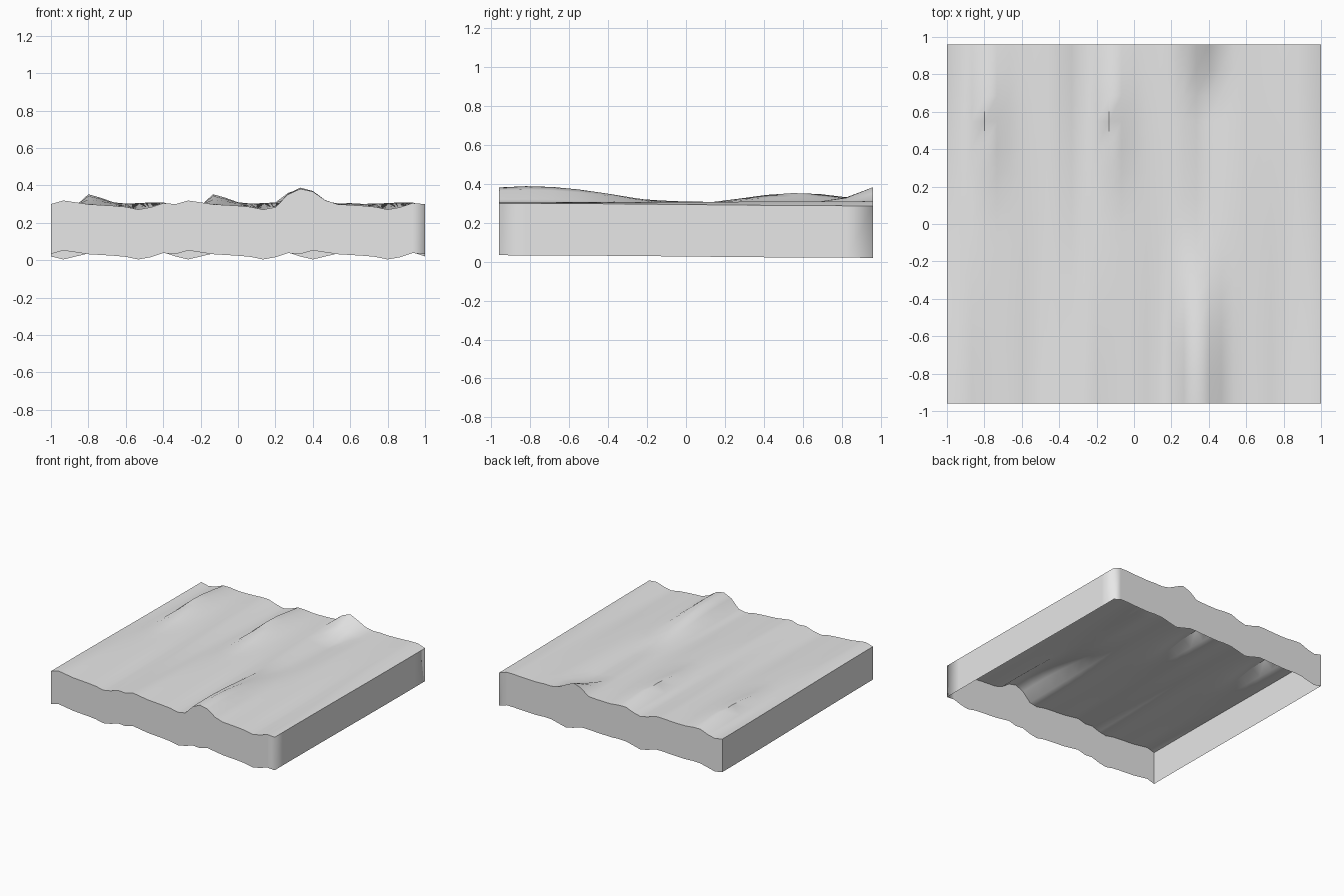
import bpy, bmesh, math

cube = bpy.data.objects.get("Cube")
if cube:
    bpy.data.objects.remove(cube, do_unlink=True)

NX, NY = 30, 14
HALF_Y = 0.96
TOP, RIM = 0.297, 0.03

# Repeating wave across the tile, at the front edge and at the back edge
FRONT_WAVE = [0.003, 0.022, 0.012, 0.002, -0.002, -0.006, -0.012, -0.026, -0.014, 0.008]
BACK_WAVE = [-0.010, -0.026, -0.010, 0.006, 0.008, 0.004, 0.006, 0.008, 0.012, 0.012]


def hump(y, centre, reach):
    d = min(abs(y - centre) / reach, 1)
    return 0.5 + 0.5 * math.cos(math.pi * d)


def wave(i, y):
    t = (y / HALF_Y + 1) / 2
    t = t * t * (3 - 2 * t)
    return FRONT_WAVE[i % 10] * (1 - t) + BACK_WAVE[i % 10] * t


# Ridges: first column, heights over the columns, strength along y
RIDGES = [
    (3, [0.05, 0.03, 0.01], lambda y: hump(y, 0.57, 0.55)),
    (13, [0.05, 0.03, 0.01], lambda y: hump(y, 0.57, 0.55)),
    (19, [0.05, 0.088, 0.052, 0.012], lambda y: hump(y, -0.8, 0.9)),
    (19, [0.05, 0.095, 0.08, 0.03], lambda y: hump(y, HALF_Y, 0.25)),
]


def ridges(i, y):
    return sum(h[i - first] * f(y) for first, h, f in RIDGES
               if 0 <= i - first < len(h))


bm = bmesh.new()

# Rolling ground surface
grid = []
for j in range(NY + 1):
    y = HALF_Y * (2 * j / NY - 1)
    grid.append([bm.verts.new((2 * i / NX - 1, y, TOP + wave(i, y) + ridges(i, y)))
                 for i in range(NX + 1)])
for j in range(NY):
    for i in range(NX):
        bm.faces.new((grid[j][i], grid[j][i + 1], grid[j + 1][i + 1], grid[j + 1][i]))

# Skirt walls around the open underside
loop = [(i, 0) for i in range(NX)] + [(NX, j) for j in range(NY)]
loop += [(i, NY) for i in range(NX, 0, -1)] + [(0, j) for j in range(NY, 0, -1)]
upper = [grid[j][i] for i, j in loop]
lower = [bm.verts.new((v.co.x, v.co.y, RIM + wave(i, v.co.y)))
         for v, (i, j) in zip(upper, loop)]
for k in range(len(loop)):
    n = (k + 1) % len(loop)
    bm.faces.new((lower[k], lower[n], upper[n], upper[k]))

# Smooth shading, crisp along the tile's border, soft on the +x corners
bm.normal_update()
for f in bm.faces:
    f.smooth = True
for e in bm.edges:
    a, b = e.verts
    upright = abs(a.co.z - b.co.z) > 0.2
    soft_corner = upright and a.co.x > 0.99
    e.smooth = soft_corner or e.calc_face_angle(0) < math.radians(50)

mesh = bpy.data.meshes.new("ground_tile")
bm.to_mesh(mesh)
bm.free()

grey = bpy.data.materials.new("light grey")
grey.use_nodes = True
colour = (0.8, 0.8, 0.8, 1)
grey.diffuse_color = colour
grey.node_tree.nodes["Principled BSDF"].inputs["Base Color"].default_value = colour
mesh.materials.append(grey)

tile = bpy.data.objects.new("ground_tile", mesh)
bpy.context.collection.objects.link(tile)
